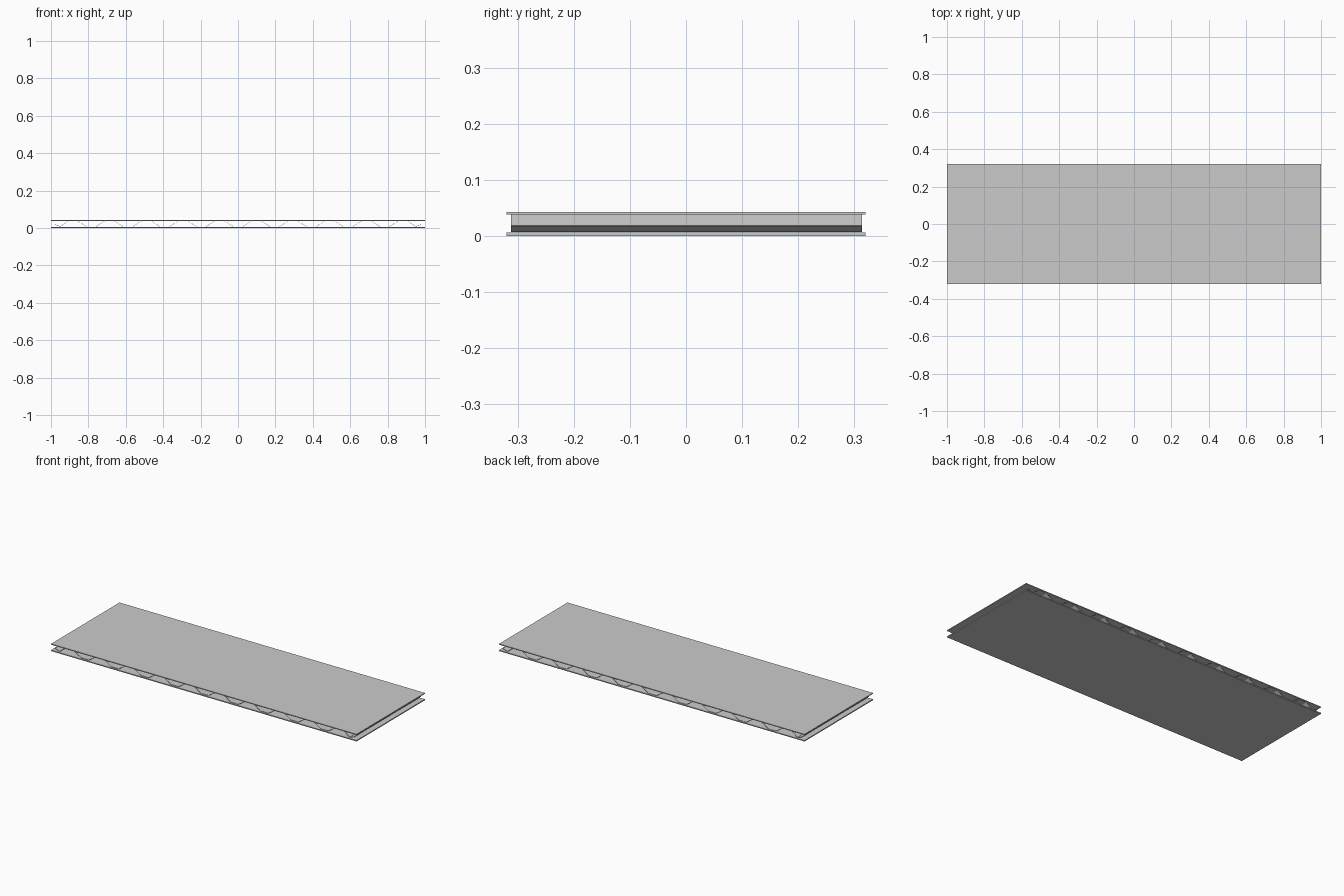
import bpy, bmesh

if "Cube" in bpy.data.objects:
    bpy.data.objects.remove(bpy.data.objects["Cube"])

def prism(name, outline, y0, y1):
    """Extrude a closed x-z outline along y."""
    bm = bmesh.new()
    face = bm.faces.new([bm.verts.new((x, y0, z)) for x, z in outline])
    ext = bmesh.ops.extrude_face_region(bm, geom=[face])
    moved = [g for g in ext["geom"] if isinstance(g, bmesh.types.BMVert)]
    bmesh.ops.translate(bm, verts=moved, vec=(0, y1 - y0, 0))
    bmesh.ops.recalc_face_normals(bm, faces=bm.faces)
    mesh = bpy.data.meshes.new(name)
    bm.to_mesh(mesh)
    bm.free()
    ob = bpy.data.objects.new(name, mesh)
    bpy.context.collection.objects.link(ob)
    return ob

# Flat outer skins
for name, z in (("bottom_sheet", 0.001), ("top_sheet", 0.038)):
    prism(name, [(-1, z - 0.001 if z < 0.01 else z), (1, z - 0.001 if z < 0.01 else z),
                 (1, z + 0.005), (-1, z + 0.005)], -0.32, 0.32)

# Corrugated core: trapezoid waves with raised end lips
LOW, HIGH, PITCH, T = 0.007, 0.037, 0.196, 0.002
path = [(-0.98, 0.018), (-0.95, LOW)]
for i in range(10):
    c = (i - 4.5) * PITCH
    if i:
        path.append((c - 0.073, LOW))
    path += [(c - 0.025, HIGH), (c + 0.025, HIGH)]
    if i < 9:
        path.append((c + 0.073, LOW))
path += [(0.95, LOW), (0.98, 0.018)]
outline = [(x, z) for x, z in path] + [(x, z + (T if z < HIGH else T / 2)) for x, z in reversed(path)]
prism("corrugated_core", outline, -0.312, 0.314)
